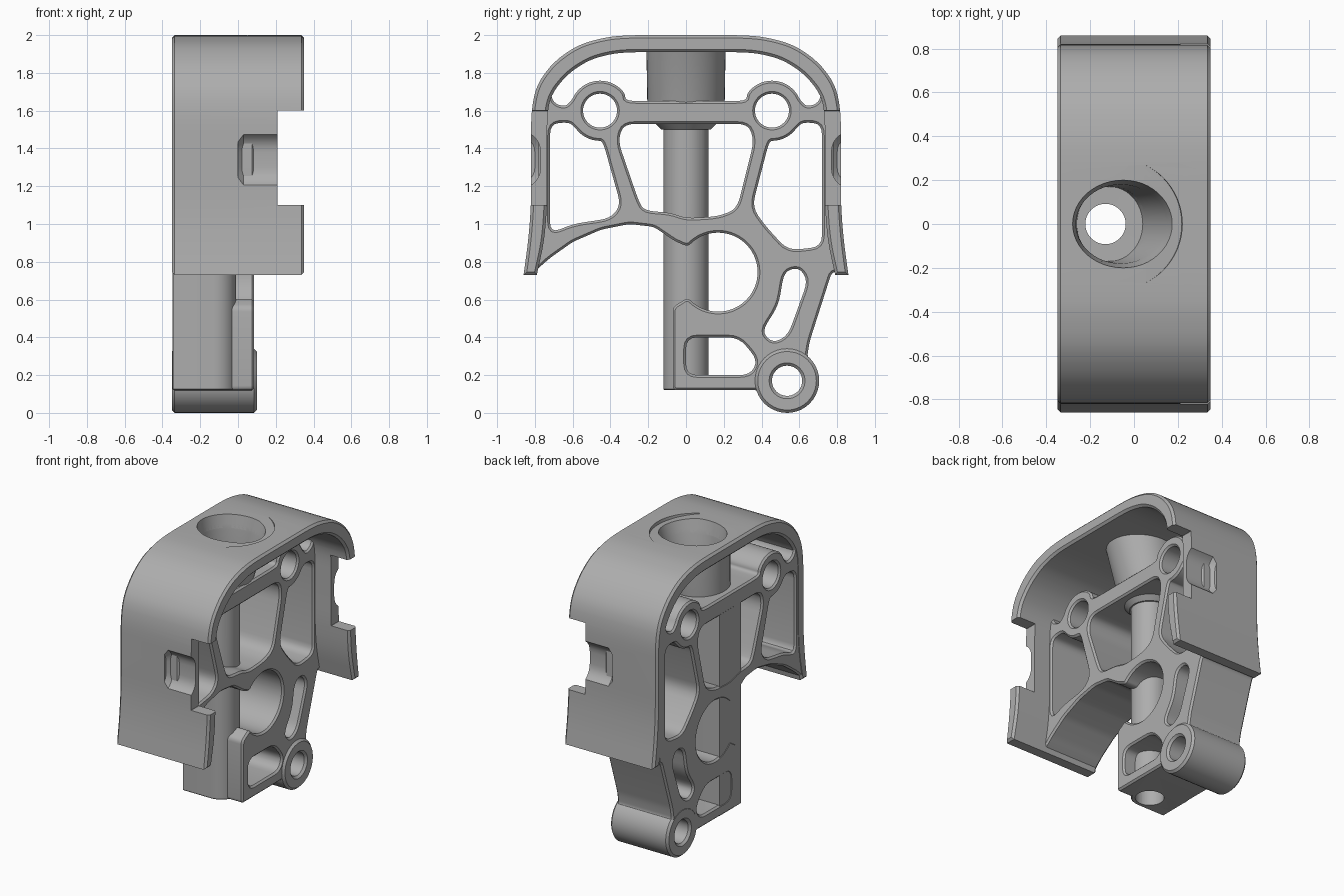
import bpy, bmesh
from math import cos, sin, pi, radians
from mathutils import Vector
from mathutils.geometry import tessellate_polygon

if "Cube" in bpy.data.objects:
    bpy.data.objects.remove(bpy.data.objects["Cube"])

grey = bpy.data.materials.new("satin grey")
grey.use_nodes = True
colour = (0.42, 0.42, 0.42, 1)
grey.diffuse_color = colour
grey.node_tree.nodes["Principled BSDF"].inputs["Base Color"].default_value = colour


def arc(cu, cv, r, a0, a1, n=10):
    angles = [radians(a0 + (a1 - a0) * i / n) for i in range(n + 1)]
    return [(cu + r * cos(a), cv + r * sin(a)) for a in angles]


def circle(cu, cv, r):
    return arc(cu, cv, r, 0, 360, 40)[:-1]


def mirror(points):
    return [(-u, v) for u, v in reversed(points)]


def rounded(points, r, n=4):
    """Replace every corner by a small curve."""
    pts = [Vector(p) for p in points]
    out = []
    for i, p in enumerate(pts):
        ends = []
        for q in (pts[i - 1], pts[(i + 1) % len(pts)]):
            ends.append(p + (q - p) * min(r / (q - p).length, 0.45))
        for k in range(n + 1):
            t = k / n
            out.append(tuple(ends[0] * (1 - t) ** 2 + p * 2 * t * (1 - t) + ends[1] * t * t))
    return out


def inset(loop, e):
    """Move a loop towards the material on its left."""
    pts = [Vector(p) for p in loop]
    out = []
    for i, p in enumerate(pts):
        d0 = (p - pts[i - 1]).normalized()
        d1 = (pts[(i + 1) % len(pts)] - p).normalized()
        n0, n1 = Vector((-d0.y, d0.x)), Vector((-d1.y, d1.x))
        out.append(p + (n0 + n1) * e / max(1 + n0.dot(n1), 0.5))
    return out


def finish(bm, name):
    bmesh.ops.recalc_face_normals(bm, faces=bm.faces)
    mesh = bpy.data.meshes.new(name)
    bm.to_mesh(mesh)
    bm.free()
    mesh.materials.append(grey)
    obj = bpy.data.objects.new(name, mesh)
    bpy.context.collection.objects.link(obj)
    return obj


def prism(name, outline, holes, lo, hi, e, axis="X"):
    """Chamfered extrusion of an outline with holes."""
    loops = []
    for i, loop in enumerate([outline] + holes):
        area = sum(a[0] * b[1] - b[0] * a[1] for a, b in zip(loop, loop[1:] + loop[:1]))
        loops.append(loop if (area > 0) == (i == 0) else loop[::-1])
    bm = bmesh.new()
    caps = [[], []]
    for loop in loops:
        small = inset(loop, e)
        rings = []
        for w, ring in ((lo, small), (lo + e, loop), (hi - e, loop), (hi, small)):
            rings.append([bm.verts.new((w, u, v) if axis == "X" else (u, v, w)) for u, v in ring])
        for a, b in zip(rings, rings[1:]):
            for i in range(len(loop)):
                bm.faces.new((a[i - 1], a[i], b[i], b[i - 1]))
        caps[0] += rings[0]
        caps[1] += rings[3]
    tris = tessellate_polygon([[Vector((u, v, 0)) for u, v in inset(l, e)] for l in loops])
    for cap in caps:
        for tri in tris:
            if len(set(tri)) == 3:
                bm.faces.new([cap[i] for i in tri])
    return finish(bm, name)


def loft(name, sections, n=48):
    """Stack of ellipses given as height, centre x, radius x, radius y."""
    bm = bmesh.new()
    rings = []
    for z, cx, rx, ry in sections:
        rings.append([bm.verts.new((cx + rx * cos(2 * pi * i / n), ry * sin(2 * pi * i / n), z))
                      for i in range(n)])
    for a, b in zip(rings, rings[1:]):
        for i in range(n):
            bm.faces.new((a[i - 1], a[i], b[i], b[i - 1]))
    bm.faces.new(rings[0])
    bm.faces.new(rings[-1])
    return finish(bm, name)


def cut(obj, cutters):
    bpy.context.view_layer.objects.active = obj
    for cutter in cutters:
        mod = obj.modifiers.new("cut", "BOOLEAN")
        mod.operation, mod.solver, mod.object = "DIFFERENCE", "EXACT", cutter
        bpy.ops.object.modifier_apply(modifier=mod.name)


# Arched outer shell
outer = [(0.86, 0.73), (0.835, 0.91), (0.82, 1.1), (0.82, 1.6), (0.79, 1.74),
         (0.7, 1.86), (0.57, 1.95), (0.42, 1.99), (0.3, 2.0)]
inner = [(0.79, 0.73), (0.75, 0.91), (0.735, 1.1), (0.735, 1.6), (0.705, 1.7),
         (0.62, 1.8), (0.51, 1.87), (0.4, 1.9), (0.3, 1.91)]
arch = outer + mirror(outer)
lining = inner + mirror(inner)
# Keep the feet crisp, soften everything else
shell_outline = rounded(arch + lining[::-1], 0.1)
feet = {0, len(arch) - 1, len(arch), len(arch) + len(lining) - 1}
shell_outline = []
corners = arch + lining[::-1]
soft = rounded(corners, 0.1)
for i, p in enumerate(corners):
    shell_outline += [p] if i in feet else soft[i * 5:i * 5 + 5]
shell = prism("outer_shell", shell_outline, [], -0.35, 0.35, 0.015)

# Webbed inner frame
boss_y, boss_z = 0.455, 1.6
side = [(0.8, 0.75), (0.78, 1.1), (0.78, 1.6), (0.75, 1.7), (0.66, 1.82),
        (0.53, 1.91), (0.4, 1.95), (0.3, 1.955)]
frame_outline = [(-0.07, 0.12), (0.34, 0.12)]
frame_outline += arc(0.535, 0.17, 0.165, 197, 410, 14)
frame_outline += [(0.655, 0.38), (0.77, 0.74)] + side + mirror(side)
frame_outline += [(-0.72, 0.82), (-0.6, 0.905), (-0.45, 0.97), (-0.3, 1.0),
                  (-0.17, 0.985), (-0.06, 0.91)]
frame_outline += arc(0.17, 0.745, 0.21, 140, -140, 24) + [(-0.07, 0.56)]

over_boss = [(0.25, 1.65), (0.32, 1.655)] + arc(boss_y, boss_z, 0.16, 145, 20, 8)
over_boss += [(0.64, 1.62), (0.7, 1.64), (0.72, 1.7), (0.63, 1.82), (0.51, 1.89),
              (0.4, 1.92), (0.3, 1.925)]
top_window = over_boss + mirror(over_boss)
rear_window = [(0.72, 1.53), (0.62, 1.54)] + arc(boss_y, boss_z, 0.16, 325, 265, 6)
rear_window += [(0.35, 1.09), (0.42, 0.99), (0.54, 0.86), (0.72, 0.88)]
front_window = [(-0.72, 1.53), (-0.62, 1.54)] + arc(-boss_y, boss_z, 0.16, 215, 275, 6)
front_window += [(-0.345, 1.1), (-0.4, 1.03), (-0.6, 1.0), (-0.72, 0.95)]
centre_window = [(-0.33, 1.53), (0.33, 1.53), (0.36, 1.44), (0.27, 1.08), (0.17, 1.04),
                 (0, 1.03), (-0.08, 1.06), (-0.22, 1.07), (-0.25, 1.12), (-0.36, 1.44)]
slot = [(0.52, 0.75), (0.6, 0.77), (0.645, 0.7), (0.54, 0.41), (0.46, 0.37),
        (0.4, 0.43), (0.49, 0.57)]
foot_window = [(0, 0.4), (0.28, 0.4), (0.38, 0.28), (0.34, 0.2), (0, 0.2)]
holes = [rounded(w, 0.06) for w in (rear_window, front_window, centre_window, slot, foot_window)]
holes += [rounded(top_window, 0.03)]
holes += [circle(s * boss_y, boss_z, 0.09) for s in (-1, 1)] + [circle(0.535, 0.17, 0.085)]
frame = prism("inner_frame", rounded(frame_outline, 0.025), holes, -0.348, 0.085, 0.012)

# Lower pivot boss, slightly proud of the frame
boss = prism("lower_boss", circle(0.535, 0.17, 0.17), [circle(0.535, 0.17, 0.08)],
             -0.35, 0.1, 0.015)

# Flat-backed column around the bore
column_section = [(-0.345, -0.12)] + arc(-0.13, 0, 0.12, -90, 90, 20) + [(-0.345, 0.12)]
column = prism("bore_column", column_section, [], 0.12, 1.62, 0.006, "Z")

# Funnel hanging under the top opening
funnel = loft("funnel", [(1.5, -0.13, 0.13, 0.13), (1.56, -0.12, 0.18, 0.19),
                         (1.65, -0.11, 0.19, 0.205), (1.94, -0.06, 0.245, 0.21)])

# Cutters: stepped bore, edge notch, finger dimples and the crescent on top
bore = loft("bore_cutter", [(0.02, -0.13, 0.092, 0.092), (1.6, -0.13, 0.092, 0.092),
                            (1.601, -0.11, 0.15, 0.17), (1.9, -0.06, 0.205, 0.18),
                            (2.0, -0.05, 0.23, 0.2), (2.1, -0.05, 0.25, 0.22)])
notch = prism("notch_cutter", [(-1, 1.1), (1, 1.1), (1, 1.6), (-1, 1.6)], [], 0.21, 0.6, 0.001)
dimple = rounded([(0.77, 1.24), (0.9, 1.15), (0.9, 1.53), (0.77, 1.44)], 0.06)
dimples = [prism("dimple_cutter", d, [], 0, 0.4, 0.03) for d in (dimple, mirror(dimple))]
tilt = 0.12
bpy.ops.mesh.primitive_cylinder_add(vertices=64, radius=0.3, depth=0.2,
                                    location=(-0.068, 0, 2.114), rotation=(0, tilt, 0))
crescent = bpy.context.object
crescent.name = "crescent_cutter"

cut(shell, [notch, *dimples, crescent, bore])
for part in (frame, column, funnel):
    cut(part, [bore])
for cutter in (bore, notch, crescent, *dimples):
    bpy.data.objects.remove(cutter)

# Smooth curves, crisp chamfers
bpy.ops.object.select_all(action="DESELECT")
for part in (shell, frame, boss, column, funnel):
    part.select_set(True)
bpy.context.view_layer.objects.active = shell
bpy.ops.object.shade_smooth_by_angle(angle=radians(30))
